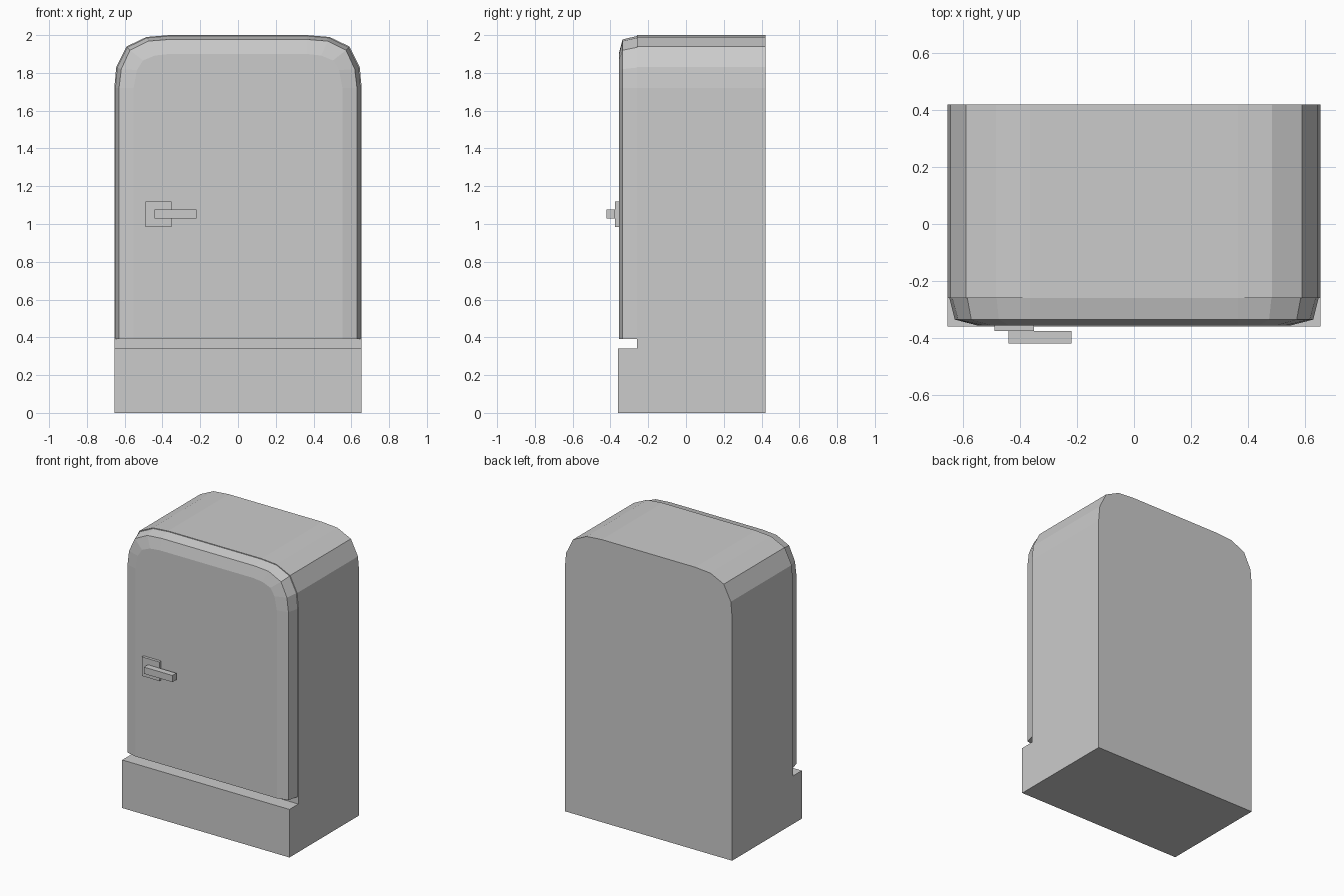
import bpy, bmesh

if "Cube" in bpy.data.objects:
    bpy.data.objects.remove(bpy.data.objects["Cube"])

# Right-hand rounded corner profiles (x, z), from side to top
OUTER = [(0.655, 1.72), (0.645, 1.83), (0.59, 1.94), (0.485, 1.99), (0.365, 2.0)]
DOOR_BACK = [(0.649, 1.72), (0.639, 1.828), (0.586, 1.935), (0.483, 1.985), (0.365, 1.995)]
DOOR_EDGE = [(0.63, 1.72), (0.618, 1.82), (0.572, 1.92), (0.475, 1.968), (0.365, 1.977)]
DOOR_FACE = [(0.553, 1.72), (0.535, 1.815), (0.503, 1.866), (0.44, 1.892), (0.365, 1.9)]


def finish(name, bm):
    bmesh.ops.recalc_face_normals(bm, faces=bm.faces[:])
    mesh = bpy.data.meshes.new(name)
    bm.to_mesh(mesh)
    bm.free()
    obj = bpy.data.objects.new(name, mesh)
    bpy.context.collection.objects.link(obj)
    return obj


def loft(sections, bottom):
    """Mirror each corner into an arch outline and bridge the outlines along y."""
    bm = bmesh.new()
    rings = []
    for corner, y in sections:
        right = [(corner[0][0], bottom)] + corner
        pts = right + [(-x, z) for x, z in reversed(right)]
        rings.append([bm.verts.new((x, y, z)) for x, z in pts])
    n = len(rings[0])
    for a, b in zip(rings, rings[1:]):
        for i in range(n):
            j = (i + 1) % n
            bm.faces.new((a[i], a[j], b[j], b[i]))
    bm.faces.new(rings[0])
    bm.faces.new(rings[-1])
    bmesh.ops.recalc_face_normals(bm, faces=bm.faces[:])
    return bm


def box(name, lo, hi):
    bm = bmesh.new()
    bmesh.ops.create_cube(bm, size=1)
    for v in bm.verts:
        v.co = [(l + h) / 2 + c * (h - l) for l, h, c in zip(lo, hi, v.co)]
    return finish(name, bm)


# Cabinet body with the plinth pulled out of its lower front
bm = loft([(OUTER, 0.42), (OUTER, -0.26)], 0.0)
bmesh.ops.bisect_plane(bm, geom=bm.verts[:] + bm.edges[:] + bm.faces[:],
                       plane_co=(0, 0, 0.34), plane_no=(0, 0, 1))
bm.normal_update()
front = [f for f in bm.faces if f.normal.y < -0.9 and f.calc_center_median().z < 0.34]
new = bmesh.ops.extrude_face_region(bm, geom=front)["geom"]
bmesh.ops.translate(bm, verts=[g for g in new if isinstance(g, bmesh.types.BMVert)],
                    vec=(0, -0.1, 0))
bmesh.ops.delete(bm, geom=[f for f in front if f.is_valid], context='FACES_ONLY')
finish("cabinet_body", bm)

# Door with bevelled rim
finish("door", loft([(DOOR_BACK, -0.26), (DOOR_EDGE, -0.336), (DOOR_FACE, -0.356)], 0.39))

# Handle plate and lever
box("handle_plate", (-0.49, -0.376, 0.985), (-0.352, -0.35, 1.12))
box("handle_lever", (-0.442, -0.42, 1.03), (-0.22, -0.376, 1.077))
